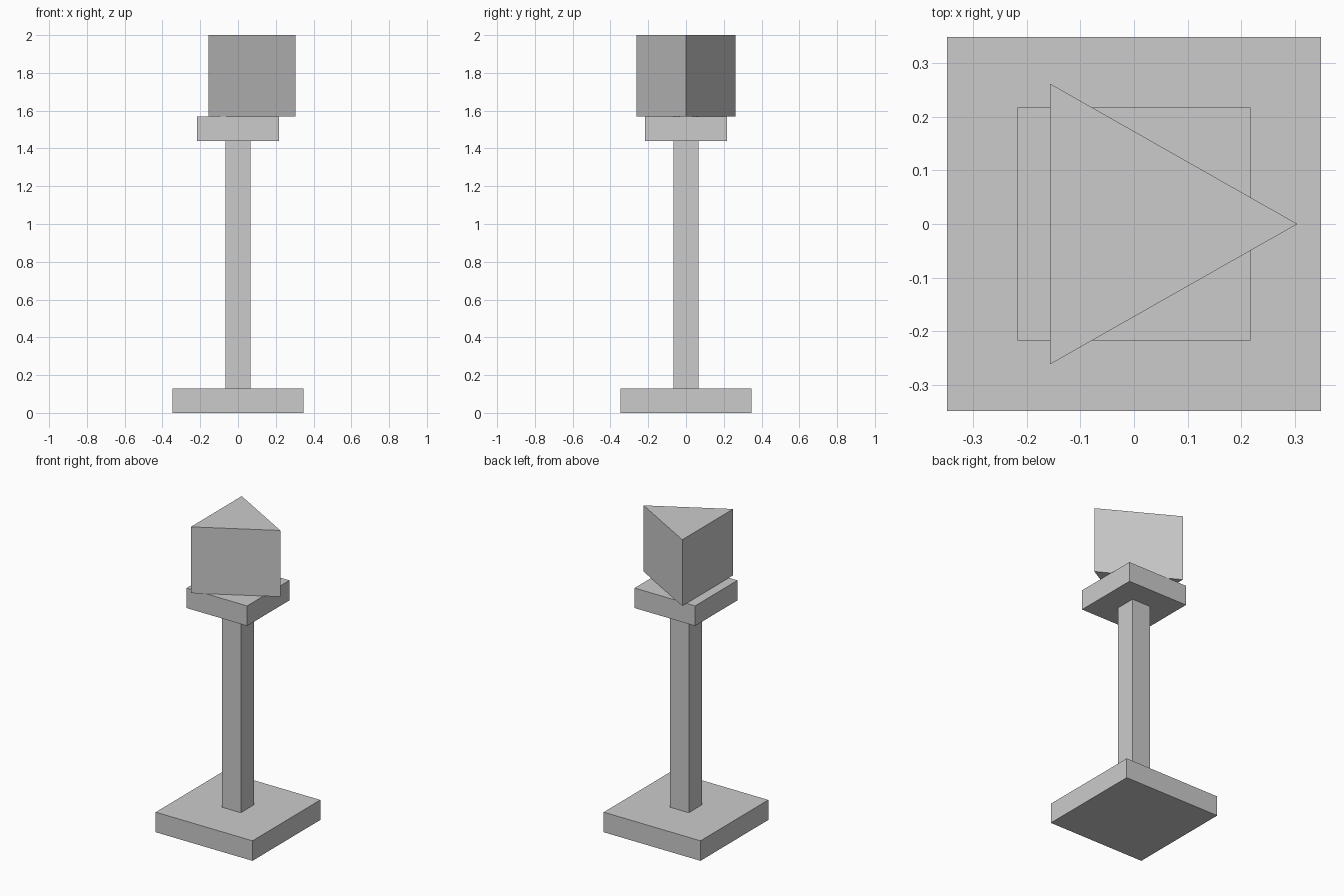
import bpy

if "Cube" in bpy.data.objects:
    bpy.data.objects.remove(bpy.data.objects["Cube"])


def prism(name, outline, z0, z1):
    """Upright solid from a counter-clockwise outline."""
    n = len(outline)
    verts = [(x, y, z) for z in (z0, z1) for x, y in outline]
    faces = [tuple(reversed(range(n))), tuple(range(n, 2 * n))]
    faces += [(i, (i + 1) % n, (i + 1) % n + n, i + n) for i in range(n)]
    mesh = bpy.data.meshes.new(name)
    mesh.from_pydata(verts, [], faces)
    obj = bpy.data.objects.new(name, mesh)
    bpy.context.collection.objects.link(obj)
    return obj


def square(half):
    return [(-half, -half), (half, -half), (half, half), (-half, half)]


# Square foot, post and top plate
prism("base", square(0.3475), 0.0, 0.13)
prism("post", square(0.067), 0.13, 1.44)
prism("top_plate", square(0.217), 1.44, 1.57)

# Three-sided head pointing to the right
prism("triangular_head", [(0.304, 0.0), (-0.156, 0.261), (-0.156, -0.261)], 1.57, 2.0)
